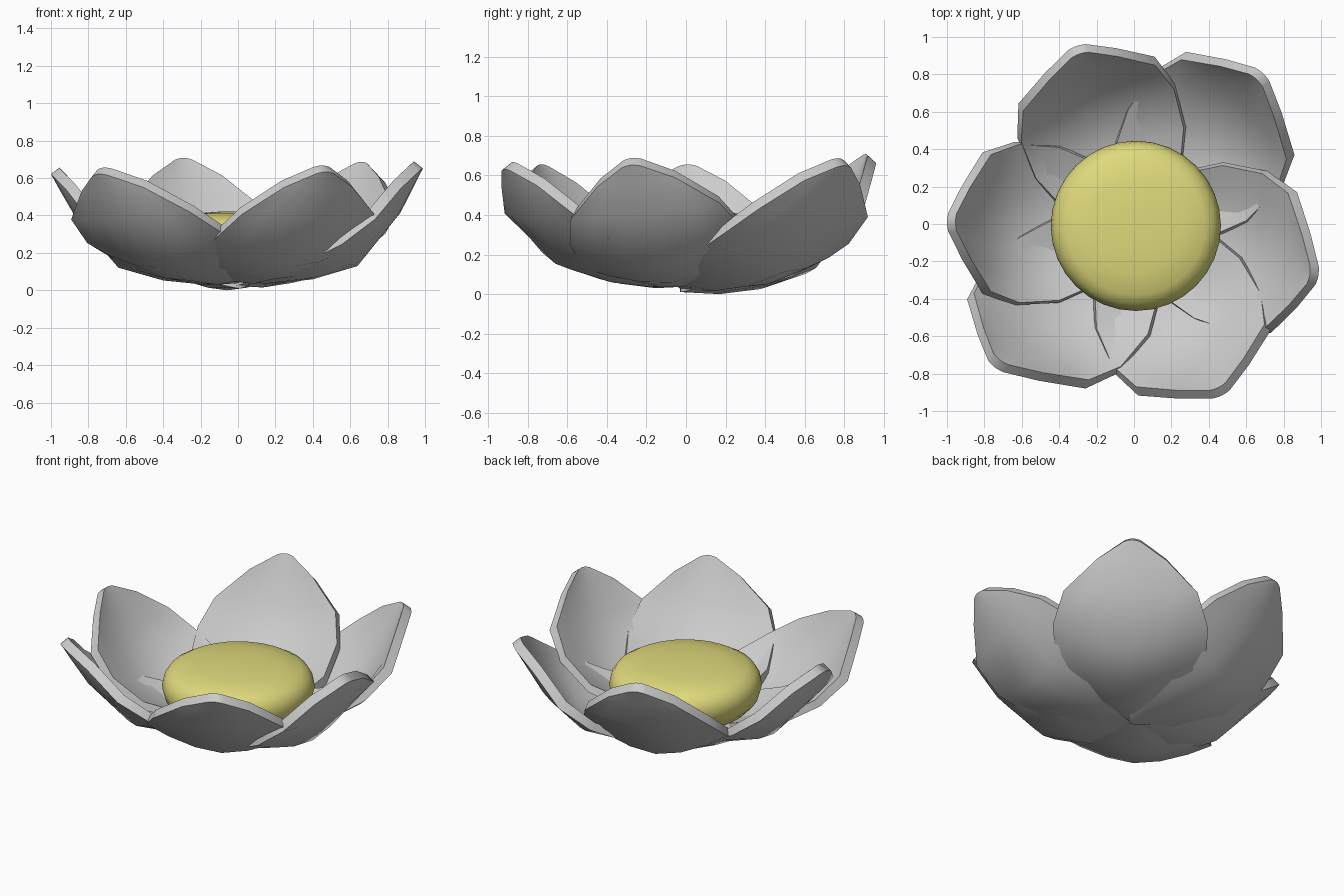
import bpy, bmesh
from math import radians, sin, cos, pi
from mathutils import Matrix

if "Cube" in bpy.data.objects:
    bpy.data.objects.remove(bpy.data.objects["Cube"])

# petal cross-sections: (keel radius, keel z, edge radius, edge half-width, edge z)
ROWS = [(-.03, .01, 0, .05, .02), (.18, .0, .14, .31, .08), (.40, .025, .40, .43, .145),
        (.64, .10, .64, .445, .27), (.86, .38, .81, .385, .405), (.95, .55, .92, .20, .56),
        (1.0, .65, .993, .05, .64)]
COLS = [-1, -.7, -.35, 0, .35, .7, 1]


def smooth(ob, angle):
    bpy.ops.object.select_all(action='DESELECT')
    ob.select_set(True)
    bpy.context.view_layer.objects.active = ob
    bpy.ops.object.shade_smooth_by_angle(angle=radians(angle))


def add_object(name, bm):
    bmesh.ops.recalc_face_normals(bm, faces=bm.faces)
    me = bpy.data.meshes.new(name)
    bm.to_mesh(me)
    bm.free()
    ob = bpy.data.objects.new(name, me)
    bpy.context.collection.objects.link(ob)
    return ob


def petal(name, angle, lift, roll, length, width, height, lean):
    bm = bmesh.new()
    layers = []
    for depth in (0, 1):
        grid = []
        for cr, cz, er, w, ez in ROWS:
            row = []
            for t in COLS:
                k = abs(t) ** 1.7
                r, z = cr + (er - cr) * k, cz + (ez - cz) * k
                # inner skin moves up on the floor and inward on the wall
                wall = min(1, max(0, (r - .4) / .4))
                row.append(bm.verts.new((r - .045 * wall * depth,
                                         t * w * (1 - .03 * depth) + lean * r ** 3,
                                         z + (.05 - .012 * wall) * depth)))
            grid.append(row)
        layers.append(grid)
    n, m = len(ROWS), len(COLS)
    for g in layers:
        for i in range(n - 1):
            for j in range(m - 1):
                bm.faces.new((g[i][j], g[i + 1][j], g[i + 1][j + 1], g[i][j + 1]))
    # rim joining the two skins
    loop = ([(0, j) for j in range(m)] + [(i, m - 1) for i in range(1, n)] +
            [(n - 1, j) for j in range(m - 2, -1, -1)] + [(i, 0) for i in range(n - 2, 0, -1)])
    a, b = layers
    for (i, j), (p, q) in zip(loop, loop[1:] + loop[:1]):
        bm.faces.new((a[i][j], a[p][q], b[p][q], b[i][j]))
    bm.transform(Matrix.Translation((0, 0, lift)) @ Matrix.Rotation(radians(angle), 4, 'Z') @
                 Matrix.Rotation(radians(roll), 4, 'X') @
                 Matrix.Diagonal((length, width, height, 1)))
    smooth(add_object(name, bm), 35)


# six petals: direction, lift, roll, length, width and height factors, sideways lean of the tip
for name, *spec in [("petal_right", -10.5, .035, 6, 1.02, 1, .96, -.03),
                    ("petal_front_right", -64, .035, 0, 1.03, 1.02, .92, .02),
                    ("petal_front_left", -127, .03, 3, 1.06, 1.03, .92, -.10),
                    ("petal_left", 180, .03, 0, 1.0, .98, .91, -.01),
                    ("petal_back_left", 109, 0, 0, 1.0, 1, 1.03, -.02),
                    ("petal_back_right", 46.5, .015, -3, 1.06, 1.04, .98, .02)]:
    petal(name, *spec)

# rounded yellow centre, lathed
PROFILE = [(.25, .09), (.38, .14), (.435, .2), (.455, .27), (.445, .32), (.42, .36), (.37, .39),
           (.25, .41), (.12, .42)]
SEG = 32
bm = bmesh.new()
rings = [[bm.verts.new((.01 + r * cos(2 * pi * i / SEG), -.01 + r * sin(2 * pi * i / SEG), z))
          for i in range(SEG)] for r, z in PROFILE]
for lo, hi in zip(rings, rings[1:]):
    for i in range(SEG):
        j = (i + 1) % SEG
        bm.faces.new((lo[i], lo[j], hi[j], hi[i]))
bm.faces.new(rings[0][::-1])
bm.faces.new(rings[-1])
centre = add_object("flower_centre", bm)
mat = bpy.data.materials.new("yellow")
mat.diffuse_color = (.74, .70, .2, 1)
mat.use_nodes = True
mat.node_tree.nodes["Principled BSDF"].inputs["Base Color"].default_value = mat.diffuse_color
centre.data.materials.append(mat)
smooth(centre, 40)
